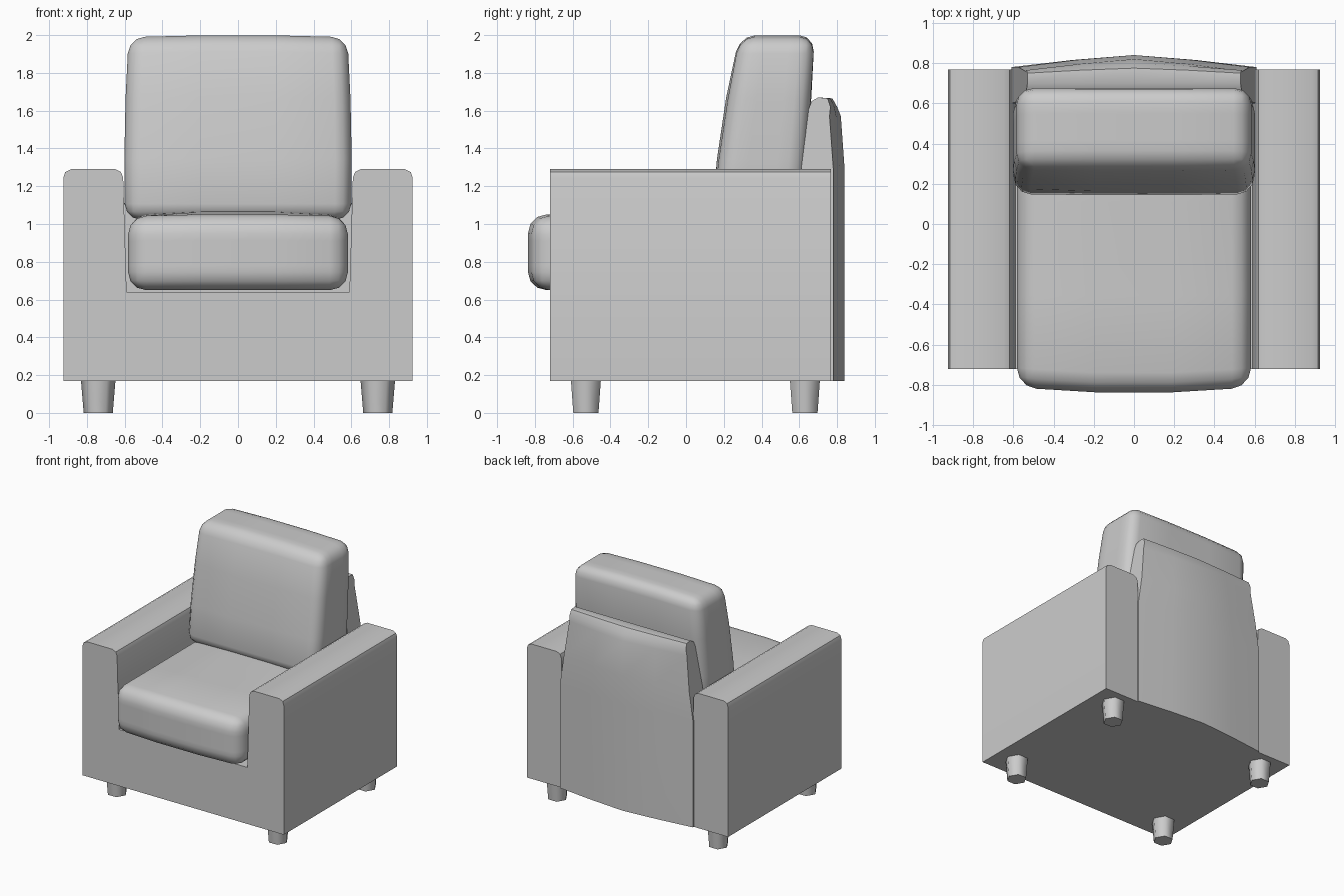
import bpy, bmesh
from math import radians

if "Cube" in bpy.data.objects:
    bpy.data.objects.remove(bpy.data.objects["Cube"])


def finish(name, bm, angle=35):
    bmesh.ops.recalc_face_normals(bm, faces=bm.faces)
    me = bpy.data.meshes.new(name)
    bm.to_mesh(me)
    bm.free()
    ob = bpy.data.objects.new(name, me)
    bpy.context.collection.objects.link(ob)
    bpy.ops.object.select_all(action='DESELECT')
    bpy.context.view_layer.objects.active = ob
    ob.select_set(True)
    bpy.ops.object.shade_smooth_by_angle(angle=radians(angle))
    return ob


def loft(name, rings):
    """Skin a list of equal-length point rings and cap both ends."""
    bm = bmesh.new()
    vs = [[bm.verts.new(p) for p in r] for r in rings]
    n = len(vs[0])
    for a, b in zip(vs, vs[1:]):
        for i in range(n):
            j = (i + 1) % n
            bm.faces.new((a[i], a[j], b[j], b[i]))
    bm.faces.new(vs[0])
    bm.faces.new(vs[-1])
    return finish(name, bm)


def cushion(name, bevel, shape):
    """Rounded unit block; shape maps (-1..1) coordinates to the model."""
    size, centre, deform = shape
    bm = bmesh.new()
    bmesh.ops.create_cube(bm, size=2)
    bmesh.ops.subdivide_edges(bm, edges=bm.edges[:], cuts=2, use_grid_fill=True)
    for v in bm.verts:
        v.co = [c * s for c, s in zip(v.co, size)]
    sharp = [e for e in bm.edges if e.calc_face_angle(0) > 1]
    bmesh.ops.bevel(bm, geom=sharp, offset=bevel, segments=3, profile=0.5,
                    affect='EDGES', clamp_overlap=False)
    for v in bm.verts:
        u = [c / s for c, s in zip(v.co, size)]
        d = deform(*u)
        v.co = [c + o + k for c, o, k in zip(v.co, centre, d)]
    return finish(name, bm, 60)


# Base and both arms: one U-shaped profile
half = [(0.925, 0.17), (0.925, 1.245), (0.915, 1.275), (0.885, 1.29),
        (0.65, 1.29), (0.62, 1.275), (0.608, 1.245), (0.59, 0.64)]
outline = half + [(-x, z) for x, z in reversed(half)]
loft("base_and_arms", [[(x, y, z) for x, z in outline] for y in (-0.72, 0.768)])

# Back panel: bowed outward in plan, narrower above the arms
# front_y, z, half width for front points; then rear points
front = [(0.60, 0.17, 0.61), (0.60, 1.05, 0.61), (0.61, 1.29, 0.575),
         (0.65, 1.61, 0.54), (0.665, 1.65, 0.535), (0.70, 1.67, 0.53)]
rear = [(0.75, 1.665, 0.53), (0.775, 1.63, 0.535), (0.76, 1.57, 0.54),
        (0.78, 1.29, 0.575), (0.78, 1.05, 0.61), (0.78, 0.17, 0.61)]
bow = [0] * 6 + [0.025, 0.035, 0.06, 0.06, 0.06, 0.06]
rear[1] = (0.765, 1.62, 0.535)
columns = [-1, -0.5, 0, 0.5, 1]
loft("back_panel", [[(c * w, y + b * (1 - abs(c) ** 1.3), z)
                     for (y, z, w), b in zip(front + rear, bow)] for c in columns])


# Seat cushion: crowned top and rounded front
def seat_shape(x, y, z):
    return (0,
            -0.03 * (1 - x * x) * max(0, -y),
            0.03 * max(0, z) * (1 - x * x) * (0.4 + 0.6 * max(0, y + 0.5)))


cushion("seat_cushion", 0.095,
        ((0.582, 0.69, 0.195), (0, -0.12, 0.845), seat_shape))


# Back cushion: leaning back, thinner and narrower at the top
def back_shape(x, y, z):
    lean = 0.055 * z - 0.018 * y * z
    puff = (0.03 if y < 0 else 0.01) * y * (1 - z * z) * (1 - 0.6 * x * x)
    return (x * (0.012 * (1 - z * z) - 0.01 * z), lean + puff,
            0.012 * max(0, z) * (1 - x * x))


cushion("back_cushion", 0.085,
        ((0.588, 0.215, 0.483), (0, 0.428, 1.505), back_shape))

# Legs: tapered six-sided feet
for side, x in (("left", -0.74), ("right", 0.74)):
    for end, y in (("front", -0.53), ("rear", 0.63)):
        bm = bmesh.new()
        bmesh.ops.create_cone(bm, cap_ends=True, segments=6, radius1=0.077,
                              radius2=0.092, depth=0.18)
        # put two corners on the x axis
        if max(v.co.y for v in bm.verts) > 0.09:
            for v in bm.verts:
                v.co.x, v.co.y = v.co.y, -v.co.x
        for v in bm.verts:
            v.co.x += x
            v.co.y += y
            v.co.z += 0.09
        finish(f"{end}_{side}_leg", bm, 65)
